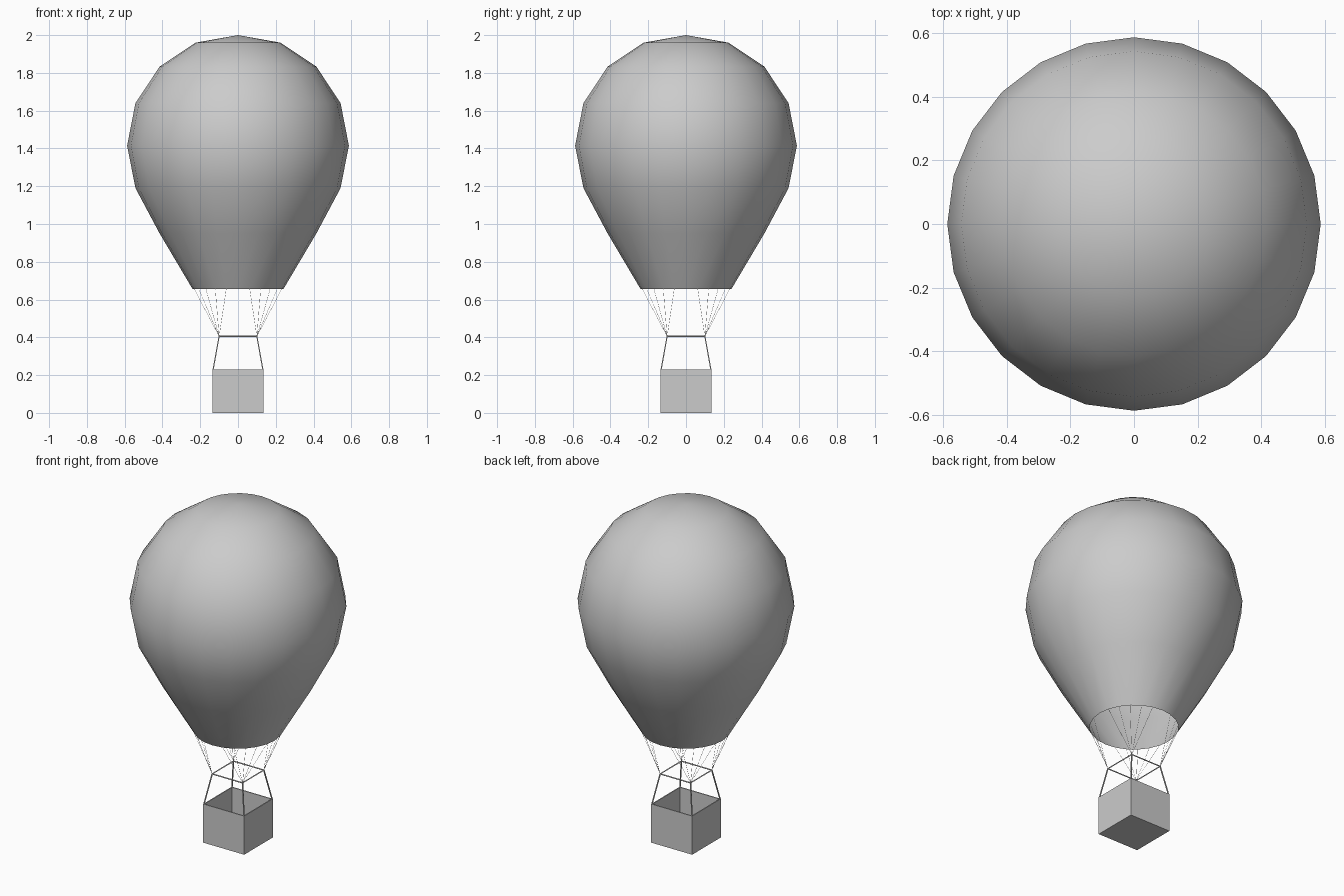
import bpy, bmesh
from math import sin, cos, radians
from mathutils import Vector

if "Cube" in bpy.data.objects:
    bpy.data.objects.remove(bpy.data.objects["Cube"])

SIDES = 24


def make_object(name, bm, smooth=False):
    bmesh.ops.recalc_face_normals(bm, faces=bm.faces)
    for f in bm.faces:
        f.smooth = smooth
    mesh = bpy.data.meshes.new(name)
    bm.to_mesh(mesh)
    bm.free()
    ob = bpy.data.objects.new(name, mesh)
    bpy.context.collection.objects.link(ob)
    return ob


def add_rod(bm, a, b, radius, sides=4):
    a, b = Vector(a), Vector(b)
    d = b - a
    rod = bmesh.ops.create_cone(bm, cap_ends=True, segments=sides,
                                radius1=radius, radius2=radius, depth=d.length)
    mat = d.to_track_quat('Z', 'Y').to_matrix().to_4x4()
    mat.translation = (a + b) / 2
    bmesh.ops.transform(bm, matrix=mat, verts=rod['verts'])


# Envelope: lathed profile, open at the mouth
profile = [(0.24, 0.655), (0.415, 0.95), (0.543, 1.19), (0.587, 1.415),
           (0.543, 1.64), (0.415, 1.833), (0.225, 1.96)]
bm = bmesh.new()
rings = []
for r, z in profile:
    angles = [radians(360 / SIDES * i) for i in range(SIDES)]
    rings.append([bm.verts.new((r * cos(a), r * sin(a), z)) for a in angles])
crown = bm.verts.new((0, 0, 2.0))
for i in range(SIDES):
    j = (i + 1) % SIDES
    for low, high in zip(rings, rings[1:]):
        bm.faces.new((low[i], low[j], high[j], high[i]))
    bm.faces.new((rings[-1][i], rings[-1][j], crown))
make_object("envelope", bm, smooth=True)

# Basket: open-topped box with thin walls
bm = bmesh.new()
bmesh.ops.create_cube(bm, size=1)
for v in bm.verts:
    v.co = (v.co.x * 0.27, v.co.y * 0.27, (v.co.z + 0.5) * 0.23)
bm.normal_update()
top = [f for f in bm.faces if f.normal.z > 0.9]
bmesh.ops.delete(bm, geom=top, context='FACES_ONLY')
basket = make_object("basket", bm)
wall = basket.modifiers.new("wall", 'SOLIDIFY')
wall.thickness = 0.006
wall.offset = -1
wall.use_even_offset = True

# Burner frame: square of rods on four leaning posts
corners = [(1, 1), (-1, 1), (-1, -1), (1, -1)]
bm = bmesh.new()
for (ax, ay), (bx, by) in zip(corners, corners[1:] + corners[:1]):
    add_rod(bm, (ax * 0.1, ay * 0.1, 0.405), (bx * 0.1, by * 0.1, 0.405), 0.004)
    add_rod(bm, (ax * 0.132, ay * 0.132, 0.228), (ax * 0.1, ay * 0.1, 0.405), 0.004)
make_object("burner_frame", bm)

# Cables: a fan from each frame corner to the mouth
bm = bmesh.new()
for x, y in corners:
    for deg in (15, 30, 45, 60, 75):
        a = radians(deg)
        add_rod(bm, (x * 0.1, y * 0.1, 0.405),
                (x * 0.24 * cos(a), y * 0.24 * sin(a), 0.656), 0.0008, 3)
make_object("cables", bm)
